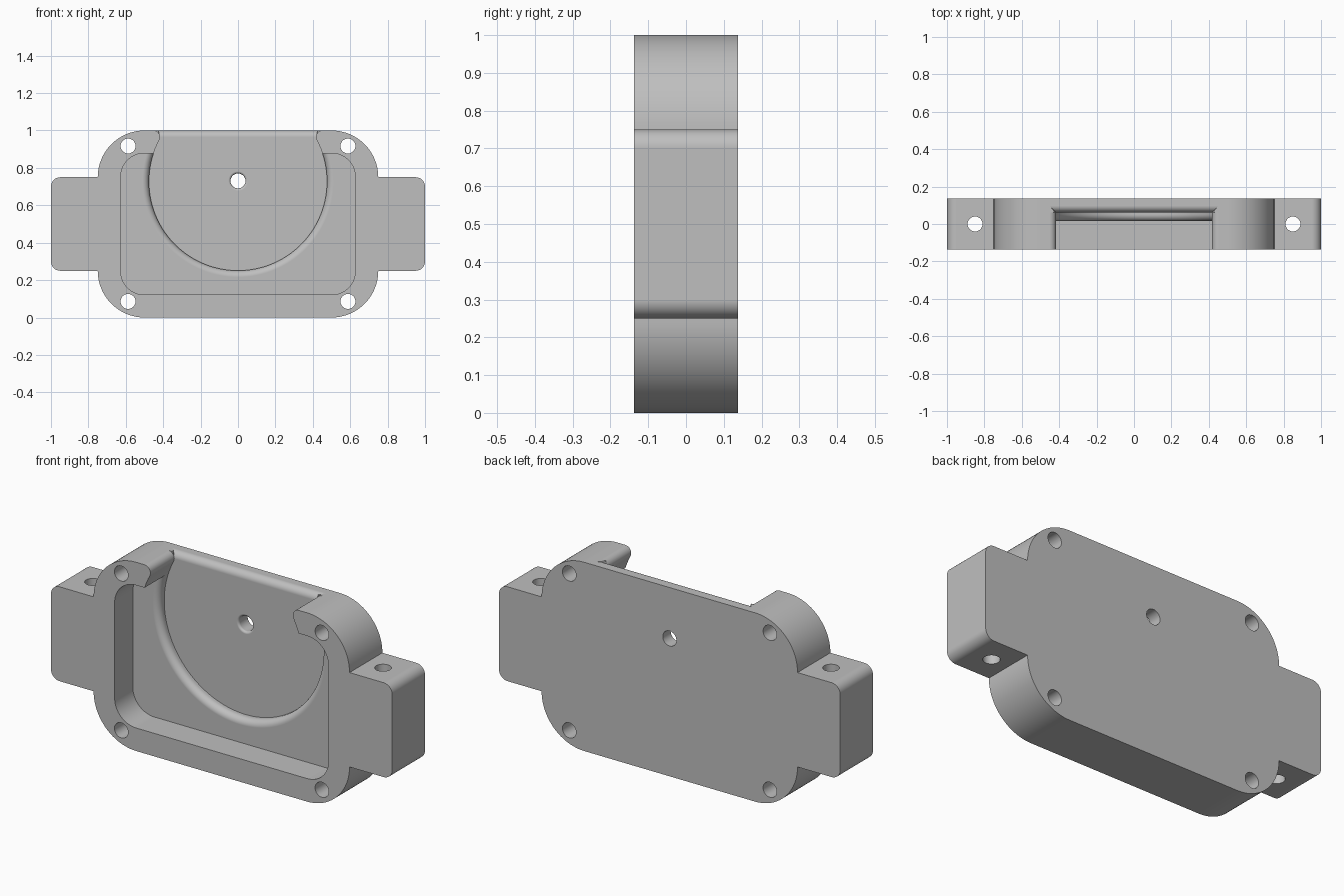
import bpy, bmesh
from math import sin, cos, pi, sqrt, asin, atan2, radians
from mathutils import Vector

if "Cube" in bpy.data.objects:
    bpy.data.objects.remove(bpy.data.objects["Cube"], do_unlink=True)

HALF = 0.1375            # half thickness
POCKET_Y = 0.015         # pocket floor
POCKET_TOP = 0.878
DISC_Y = 0.0625          # recess floor
DISC_Z, DISC_R = 0.727, 0.476
FILLET = 0.035


def arc(cx, cz, r, a0, a1, n=16):
    return [(cx + r * cos(a0 + (a1 - a0) * i / n),
             cz + r * sin(a0 + (a1 - a0) * i / n)) for i in range(n + 1)]


def mirror_x(pts):
    return pts + [(-x, z) for x, z in reversed(pts)]


def mirror_xz(quarter):
    top = mirror_x(quarter)
    return top + [(x, 1 - z) for x, z in reversed(top)]


def loft(name, rings):
    """Solid skinned through closed rings of 3D points, capped at both ends."""
    bm = bmesh.new()
    loops = [[bm.verts.new(p) for p in ring] for ring in rings]
    n = len(loops[0])
    for a, b in zip(loops, loops[1:]):
        for i in range(n):
            j = (i + 1) % n
            bm.faces.new((a[i], a[j], b[j], b[i]))
    bm.faces.new(loops[0])
    bm.faces.new(loops[-1])
    bmesh.ops.remove_doubles(bm, verts=bm.verts, dist=1e-5)
    return finish(name, bm)


def finish(name, bm):
    bmesh.ops.recalc_face_normals(bm, faces=bm.faces)
    mesh = bpy.data.meshes.new(name)
    bm.to_mesh(mesh)
    bm.free()
    obj = bpy.data.objects.new(name, mesh)
    bpy.context.collection.objects.link(obj)
    return obj


def prism(name, outline, y0, y1):
    return loft(name, [[(x, y, z) for x, z in outline] for y in (y0, y1)])


def lathe(name, cx, cz, profile, n=96):
    """Turned solid about a front-to-back axis; profile is (radius, y)."""
    return loft(name, [[(cx + r * cos(2 * pi * i / n), y, cz + r * sin(2 * pi * i / n))
                        for i in range(n)] for r, y in profile])


def flare(r, y, f, n=10):
    """Rounded lip opening towards the front at depth y."""
    return [(r + f - f * cos(a), y + f - f * sin(a))
            for a in (pi / 2 * i / n for i in range(n + 1))] + [(r + f, y - 0.02)]


# Housing: rounded body with two mounting ears
outline = mirror_xz(arc(0.95, 0.7, 0.05, 0, pi / 2, 8) + arc(0.5, 0.75, 0.25, 0, pi / 2, 24))
housing = prism("housing", outline, -HALF, HALF)
cutters = []

# Rectangular pocket in the front
r = 0.125
pocket = mirror_xz(arc(0.627 - r, POCKET_TOP - r, r, 0, pi / 2))
cutters.append(prism("pocket_cutter", pocket, -0.2, POCKET_Y))

# Round recess with a rounded lip, kept below the pocket's upper edge
recess = lathe("recess_cutter", 0, DISC_Z,
               [(DISC_R, DISC_Y)] + flare(DISC_R, POCKET_Y, FILLET), 128)
bm = bmesh.new()
bm.from_mesh(recess.data)
bmesh.ops.bisect_plane(bm, geom=bm.verts[:] + bm.edges[:] + bm.faces[:],
                       plane_co=Vector((0, 0, POCKET_TOP)), plane_no=Vector((0, 0, 1)),
                       clear_outer=True)
bmesh.ops.holes_fill(bm, edges=[e for e in bm.edges if e.is_boundary])
bmesh.ops.recalc_face_normals(bm, faces=bm.faces)
bm.to_mesh(recess.data)
bm.free()
cutters.append(recess)

# Opening through the top rim, with rounded corners
rise = 1 - FILLET - DISC_Z
corner_x = sqrt((DISC_R + FILLET) ** 2 - rise ** 2)
tangent = atan2(rise, corner_x)
side = [(0.4, 0.8)]
side += arc(0, DISC_Z, DISC_R, asin((POCKET_TOP - DISC_Z) / DISC_R), tangent, 8)
side += arc(corner_x, 1 - FILLET, FILLET, pi + tangent, pi / 2, 14)[1:]
side += [(corner_x, 1.1)]
cutters.append(prism("opening_cutter", mirror_x(side), -0.2, DISC_Y))

# Rounded top edge of the back wall, mitred into the opening's corners
edge = [(0.41, 0.06, 0.96)]
for i in range(11):
    a = pi / 2 * i / 10
    edge.append((corner_x - FILLET * cos(a), DISC_Y + FILLET - FILLET * cos(a),
                 1 - FILLET + FILLET * sin(a)))
edge += [(corner_x, DISC_Y + FILLET, 1.05), (0.44, 0.06, 1.05)]
cutters.append(loft("back_edge_cutter", [edge, [(-x, y, z) for x, y, z in edge]]))

# Centre hole with a softened front rim
cutters.append(lathe("centre_hole_cutter", 0, DISC_Z + 0.003,
                     [(0.04, 0.2)] + flare(0.04, DISC_Y, 0.012, 6), 48))

# Corner screw holes and vertical ear holes
for s in (-1, 1):
    for z in (0.086, 0.917):
        cutters.append(lathe("screw_hole_cutter", s * 0.588, z,
                             [(0.04, -0.2), (0.04, 0.2)], 40))
    ring = [(s * 0.85 + x, y) for x, y in arc(0, 0, 0.04, 0, 2 * pi, 40)[:-1]]
    cutters.append(loft("ear_hole_cutter", [[(x, y, z) for x, y in ring] for z in (0.2, 0.8)]))

# Carve the housing, then discard the cutters
bpy.ops.object.select_all(action='DESELECT')
bpy.context.view_layer.objects.active = housing
housing.select_set(True)
for cutter in cutters:
    cutter.hide_render = True
    mod = housing.modifiers.new("cut", 'BOOLEAN')
    mod.operation = 'DIFFERENCE'
    mod.solver = 'EXACT'
    mod.object = cutter
    bpy.ops.object.modifier_apply(modifier=mod.name)
    bpy.data.objects.remove(cutter, do_unlink=True)

# Plain grey finish
grey = bpy.data.materials.new("plain grey")
grey.use_nodes = True
colour = (0.52, 0.52, 0.52, 1)
grey.diffuse_color = colour
grey.node_tree.nodes["Principled BSDF"].inputs["Base Color"].default_value = colour
housing.data.materials.clear()
housing.data.materials.append(grey)
for poly in housing.data.polygons:
    poly.material_index = 0

bpy.ops.object.shade_smooth_by_angle(angle=radians(30))
weighted = housing.modifiers.new("weighted_normals", 'WEIGHTED_NORMAL')
weighted.keep_sharp = True
